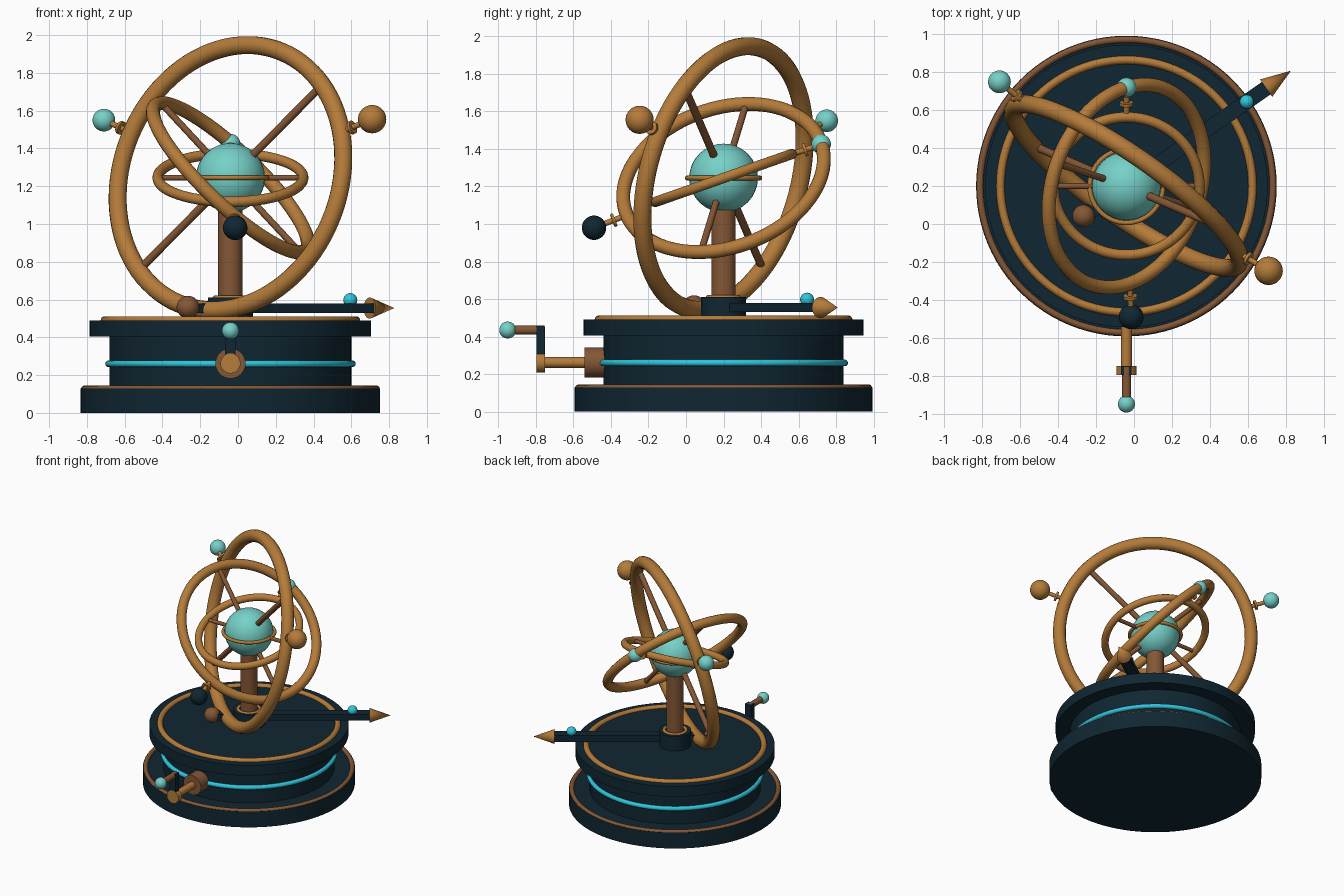
import bpy
from math import radians, pi
from mathutils import Vector

cube = bpy.data.objects.get("Cube")
if cube:
    bpy.data.objects.remove(cube, do_unlink=True)


def material(name, rgb):
    m = bpy.data.materials.new(name)
    m.use_nodes = True
    m.diffuse_color = (*rgb, 1)
    m.node_tree.nodes["Principled BSDF"].inputs["Base Color"].default_value = (*rgb, 1)
    return m


navy = material("dark navy", (0.005, 0.020, 0.032))
brass = material("brass", (0.46, 0.20, 0.042))
bronze = material("bronze", (0.23, 0.095, 0.036))
teal = material("pale teal", (0.18, 0.64, 0.58))
cyan = material("bright cyan", (0.03, 0.56, 0.72))

AXIS = Vector((-0.04, 0.2, 0))       # vertical axis of the stand
CORE = AXIS + Vector((0, 0, 1.245))  # centre of the globe and rings
UP = Vector((0, 0, 1))


def finish(name, mat):
    ob = bpy.context.object
    ob.name = name
    ob.data.materials.append(mat)
    bpy.ops.object.shade_smooth_by_angle(angle=radians(35))
    return ob


def facing(direction):
    return Vector(direction).to_track_quat('Z', 'Y').to_euler()


def ball(name, at, r, mat):
    bpy.ops.mesh.primitive_uv_sphere_add(segments=32, ring_count=16, radius=r, location=at)
    return finish(name, mat)


def rod(name, a, b, r, mat, r_end=None, sides=32):
    a, b = Vector(a), Vector(b)
    bpy.ops.mesh.primitive_cone_add(
        vertices=sides, radius1=r, radius2=r if r_end is None else r_end,
        depth=(b - a).length, location=(a + b) / 2, rotation=facing(b - a))
    return finish(name, mat)


def ring(name, at, R, r, mat, normal=UP):
    bpy.ops.mesh.primitive_torus_add(
        major_radius=R, minor_radius=r, major_segments=96, minor_segments=14,
        location=at, rotation=facing(normal))
    return finish(name, mat)


def box(name, at, size, mat, turn=0):
    bpy.ops.mesh.primitive_cube_add(size=1, location=at, rotation=(0, 0, turn))
    bpy.context.object.scale = size
    return finish(name, mat)


def level(z):
    return AXIS + UP * z


# Round stand
rod("base_plate", level(0), level(0.13), 0.793, navy, sides=96)
ring("base_rim", level(0.127), 0.773, 0.018, bronze)
rod("drum", level(0.12), level(0.42), 0.64, navy, sides=96)
ring("drum_band", level(0.26), 0.645, 0.018, cyan)
rod("top_plate", level(0.405), level(0.49), 0.745, navy, sides=96)
ring("top_rim", level(0.49), 0.665, 0.022, brass)

# Hub and column
rod("hub", level(0.48), level(0.61), 0.12, navy)
ring("hub_collar", level(0.608), 0.082, 0.013, brass)
rod("column", level(0.48), level(1.12), 0.065, bronze)

# Pointer arm
turn = radians(35)
along = Vector((0.87, 0.61, 0)).normalized()


def on_arm(d, z=0.555):
    return level(z) + along * d


box("pointer_arm", on_arm(0.32), (1.17, 0.08, 0.05), navy, turn)
rod("pointer_tip", on_arm(0.9), on_arm(1.06), 0.056, brass, 0)
ball("pointer_bead", on_arm(0.775, 0.597), 0.037, cyan)
ball("pointer_counterweight", on_arm(-0.275, 0.56), 0.06, bronze)


# Hand crank
def crank(y, z=0.262):
    return Vector((AXIS.x, y, z))


rod("crank_socket", crank(-0.54), crank(-0.42), 0.08, bronze)
rod("crank_axle", crank(-0.79), crank(-0.5), 0.029, brass)
rod("crank_collar", crank(-0.796), crank(-0.75), 0.053, brass)
box("crank_arm", crank(-0.773, 0.36), (0.055, 0.045, 0.19), navy)
rod("crank_handle", crank(-0.93, 0.435), crank(-0.755, 0.435), 0.024, bronze)
ball("crank_knob", crank(-0.95, 0.435), 0.045, teal)

# Globe with its equator band
ball("globe", CORE, 0.183, teal)
ring("globe_band", CORE, 0.193, 0.013, brass)


# Tilted rings with cross spokes
def orbit(name, R, r, normal, spoke, spoke_r):
    ring(name + "_ring", CORE, R, r, brass, normal)
    d = Vector(spoke).normalized() * R
    rod(name + "_spoke", CORE - d, CORE + d, spoke_r, bronze, sides=16)


# Planet on a collared pin outside its ring
def planet(name, R, offset, size, mat):
    d = Vector(offset)
    u = d.normalized()
    rod(name + "_pin", CORE + u * R, CORE + d, 0.015, brass, sides=16)
    mid = CORE + u * (R + 0.075)
    rod(name + "_collar", mid - u * 0.008, mid + u * 0.008, 0.036, brass)
    ball(name, CORE + d, size, mat)


orbit("outer", 0.72, 0.048, (0.555, 0.795, -0.22), (0.46, -0.2, 0.465), 0.021)
planet("outer_planet_right", 0.72, (-0.67, 0.55, 0.305), 0.06, teal)
planet("outer_planet_left", 0.72, (0.75, -0.447, 0.31), 0.075, brass)

orbit("middle", 0.552, 0.037, (0.67, -0.25, 0.70), (-0.335, 0.11, 0.36), 0.018)
planet("middle_planet", 0.552, (0.025, -0.69, -0.265), 0.065, navy)

orbit("inner", 0.385, 0.028, (0, -0.33, 0.94), (1, 0, 0), 0.015)
planet("inner_planet", 0.385, (0, 0.52, 0.18), 0.052, teal)
